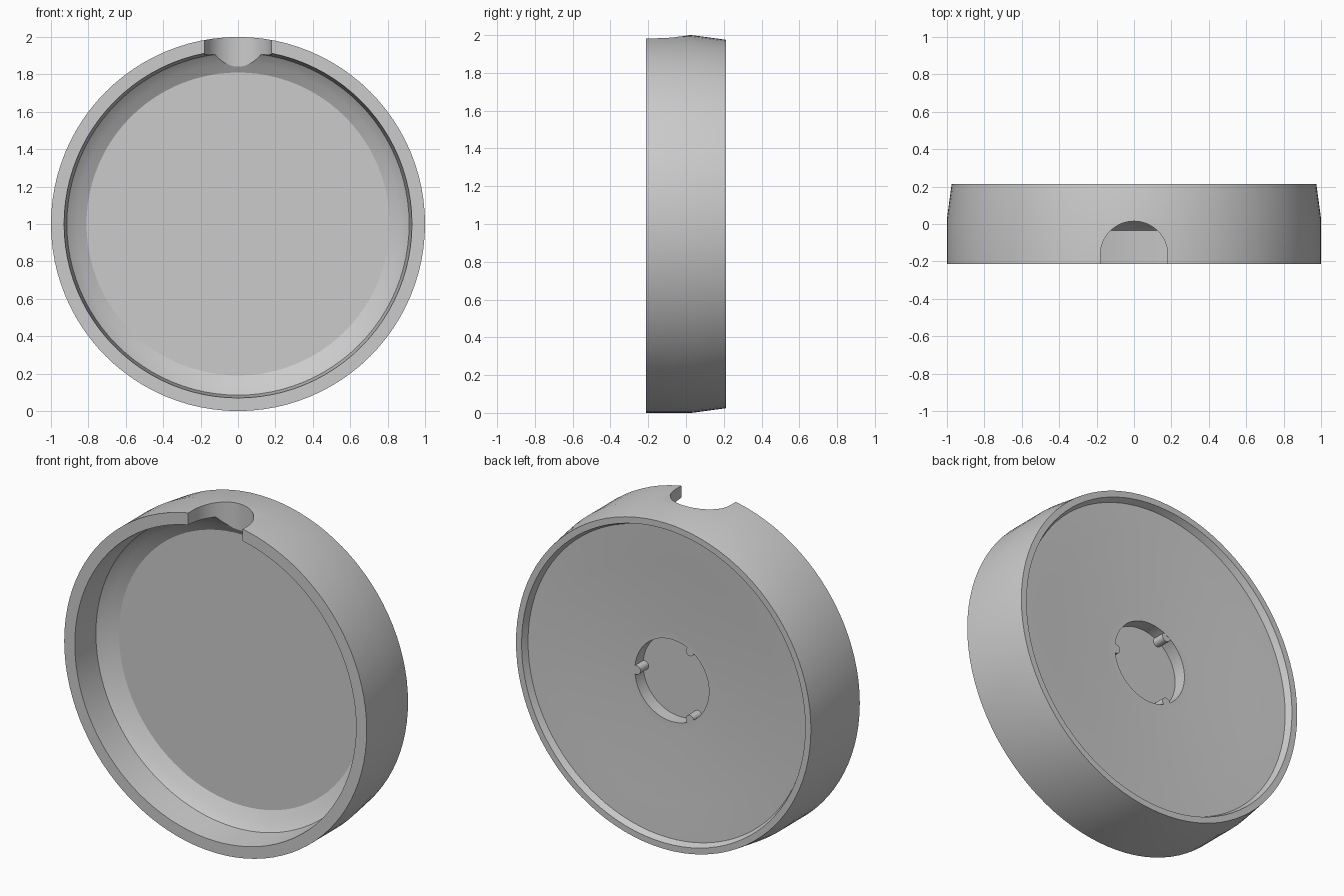
import bpy, bmesh
from math import sin, cos, pi, radians
from mathutils import Vector

if "Cube" in bpy.data.objects:
    bpy.data.objects.remove(bpy.data.objects["Cube"])

AXIS_Z = 1.0
SEGMENTS = 96


def make_object(name, bm):
    bmesh.ops.recalc_face_normals(bm, faces=bm.faces)
    mesh = bpy.data.meshes.new(name)
    bm.to_mesh(mesh)
    bm.free()
    obj = bpy.data.objects.new(name, mesh)
    bpy.context.collection.objects.link(obj)
    return obj


def lathe(name, profile):
    """Revolve (radius, y) points about the horizontal y axis."""
    bm = bmesh.new()
    verts = [bm.verts.new((0, y, AXIS_Z + r)) for r, y in profile]
    edges = [bm.edges.new(pair) for pair in zip(verts, verts[1:])]
    bmesh.ops.spin(bm, geom=verts + edges, cent=(0, 0, AXIS_Z), axis=(0, 1, 0),
                   angle=2 * pi, steps=SEGMENTS)
    bmesh.ops.remove_doubles(bm, verts=bm.verts, dist=1e-4)
    return make_object(name, bm)


def extrude(name, outline, direction):
    """Extrude a closed planar outline into a solid."""
    bm = bmesh.new()
    face = bm.faces.new([bm.verts.new(p) for p in outline])
    new = bmesh.ops.extrude_face_region(bm, geom=[face])["geom"]
    bmesh.ops.translate(bm, vec=Vector(direction),
                        verts=[g for g in new if isinstance(g, bmesh.types.BMVert)])
    return make_object(name, bm)


def smooth(obj):
    bpy.ops.object.select_all(action='DESELECT')
    obj.select_set(True)
    bpy.context.view_layer.objects.active = obj
    bpy.ops.object.shade_smooth_by_angle(angle=radians(30))


# Body: front bowl, outer wall, recessed back dish and central socket
body = lathe("round_housing", [
    (0, 0.033), (0.81, 0.033), (0.86, 0.004), (0.91, -0.03),
    (0.915, -0.035), (0.93, -0.213), (1.0, -0.213), (1.0, 0.03),
    (0.975, 0.213), (0.938, 0.213), (0.922, 0.175), (0.73, 0.165),
    (0.29, 0.133), (0.245, 0.133), (0.245, 0.055), (0, 0.055)])

# Thumb notch through the top of the front rim
arc = [(0.18 * cos(pi * i / 32), -0.165 + 0.18 * sin(pi * i / 32), 1.7)
       for i in range(33)]
cutter = extrude("notch_cutter", arc + [(-0.18, -0.3, 1.7), (0.18, -0.3, 1.7)],
                 (0, 0, 0.4))
cutter.hide_render = True
mod = body.modifiers.new("notch", 'BOOLEAN')
mod.operation = 'DIFFERENCE'
mod.solver = 'EXACT'
mod.object = cutter
bpy.context.view_layer.objects.active = body
bpy.ops.object.modifier_apply(modifier=mod.name)
bpy.data.objects.remove(cutter)
smooth(body)

# Three locating pegs on the socket wall
for k in range(3):
    a = 2 * pi * k / 3
    cx, cz = 0.235 * cos(a), AXIS_Z + 0.235 * sin(a)
    ring = [(cx + 0.027 * cos(2 * pi * i / 20), 0.05,
             cz + 0.027 * sin(2 * pi * i / 20)) for i in range(20)]
    smooth(extrude(f"socket_peg_{k + 1}", ring, (0, 0.082, 0)))
